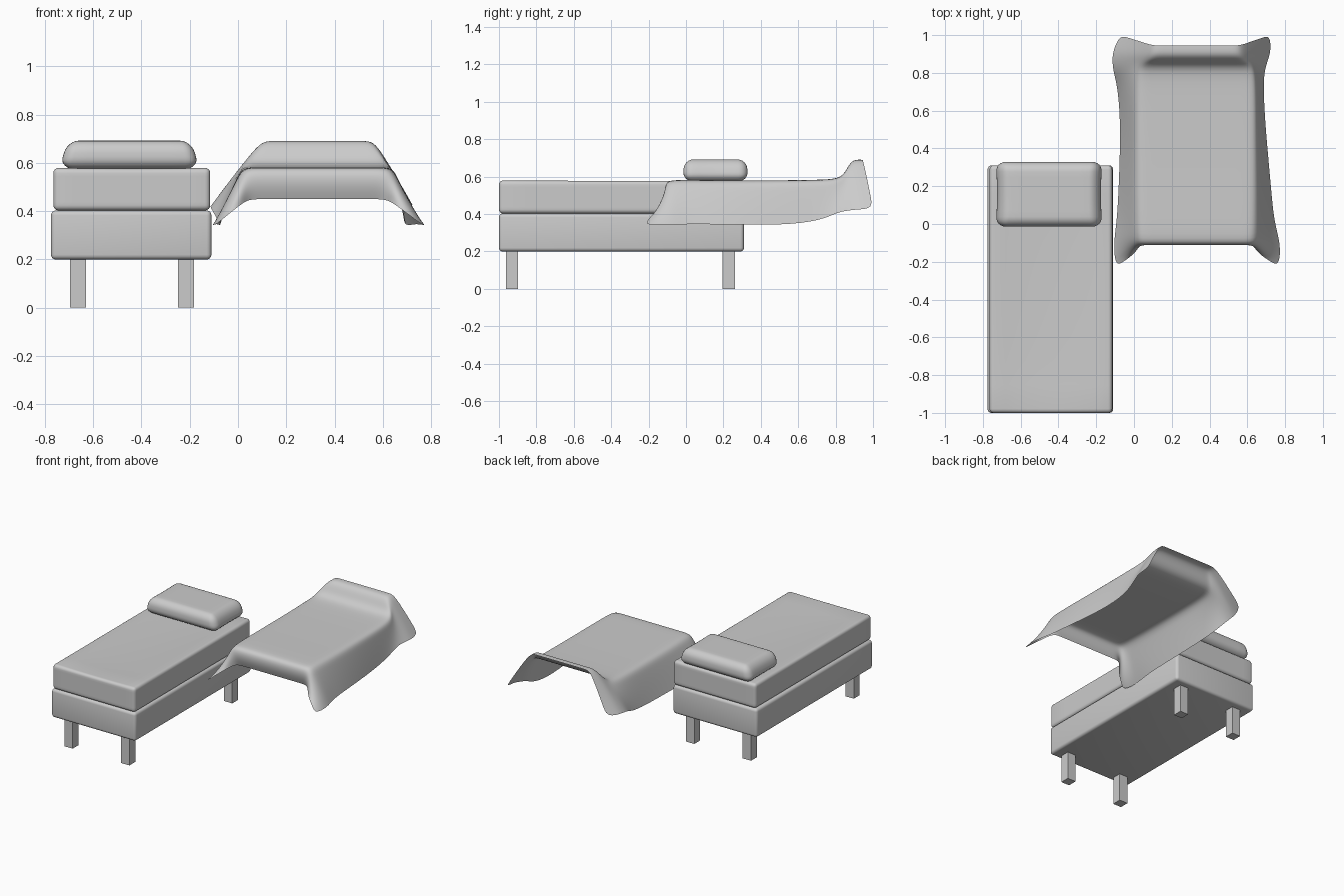
import bpy, bmesh, math

if "Cube" in bpy.data.objects:
    bpy.data.objects.remove(bpy.data.objects["Cube"])


def finish(bm, name, angle=40):
    bmesh.ops.recalc_face_normals(bm, faces=bm.faces)
    me = bpy.data.meshes.new(name)
    bm.to_mesh(me)
    bm.free()
    ob = bpy.data.objects.new(name, me)
    bpy.context.collection.objects.link(ob)
    if angle:
        bpy.ops.object.select_all(action='DESELECT')
        bpy.context.view_layer.objects.active = ob
        ob.select_set(True)
        bpy.ops.object.shade_smooth_by_angle(angle=math.radians(angle))
    return ob


def box(name, lo, hi, bevel=0.0, segments=4, cuts=0, shape=None, angle=40):
    """Rounded box between two corners, optionally reshaped by shape(a, b, c) in -1..1."""
    bm = bmesh.new()
    bmesh.ops.create_cube(bm, size=2)
    mid = [(a + b) / 2 for a, b in zip(lo, hi)]
    half = [(b - a) / 2 for a, b in zip(lo, hi)]
    for v in bm.verts:
        v.co = [m + h * c for m, h, c in zip(mid, half, v.co)]
    if bevel:
        bmesh.ops.bevel(bm, geom=bm.edges[:], offset=bevel, segments=segments,
                        profile=0.5, affect='EDGES')
    if cuts:
        long_edges = [e for e in bm.edges if e.calc_length() > bevel]
        bmesh.ops.subdivide_edges(bm, edges=long_edges, cuts=cuts, use_grid_fill=True)
    if shape:
        for v in bm.verts:
            n = shape(*[(c - m) / h for c, m, h in zip(v.co, mid, half)])
            v.co = [m + h * c for m, h, c in zip(mid, half, n)]
    return finish(bm, name, angle)


# Bed base
box("bed_base", (-0.775, -1.0, 0.20), (-0.11, 0.31, 0.403), 0.02)


# Mattress with a slightly sagging top
def sag(a, b, c):
    if c > 0:
        c -= 0.17 * c * (1 - min(1, a * a)) * (1 - min(1, b * b)) ** 0.5
    return a, b, c


box("mattress", (-0.765, -1.0, 0.403), (-0.115, 0.31, 0.58), 0.022, cuts=9, shape=sag, angle=60)


# Pillow, narrower towards the top
def plump(a, b, c):
    t = max(0, c + 0.5) / 1.5
    return a * (1 - 0.09 * t) * (1 - 0.02 * (1 - b * b)), b * (1 - 0.03 * t), c


box("pillow", (-0.735, -0.015, 0.575), (-0.165, 0.33, 0.692), 0.05, 6, cuts=7,
    shape=plump, angle=80)

# Legs
for side, x in (("left", -0.6625), ("right", -0.215)):
    for end, y in (("front", -0.93), ("back", 0.228)):
        box(f"{end}_{side}_leg", (x - 0.033, y - 0.033, 0), (x + 0.033, y + 0.033, 0.205), angle=0)

# Blanket: rows from foot hem to head edge, each with
# middle y, z / side hem y, z / left hem x, right hem x / shoulder inset
rows = [
    (-0.09, 0.45, -0.22, 0.345, -0.09, 0.76, 0.045),
    (-0.115, 0.51, -0.17, 0.343, -0.105, 0.775, 0.04),
    (-0.11, 0.578, -0.08, 0.343, -0.105, 0.77, 0.03),
    (-0.05, 0.583, 0.02, 0.347, -0.09, 0.74, 0.02),
    (0.20, 0.580, 0.20, 0.345, -0.08, 0.725, 0.015),
    (0.50, 0.580, 0.52, 0.340, -0.07, 0.695, 0.015),
    (0.74, 0.583, 0.72, 0.365, -0.085, 0.685, 0.015),
    (0.835, 0.592, 0.81, 0.41, -0.11, 0.69, 0.03),
    (0.865, 0.655, 0.87, 0.42, -0.115, 0.71, 0.08),
    (0.895, 0.693, 0.92, 0.425, -0.11, 0.725, 0.10),
    (0.945, 0.69, 1.0, 0.43, -0.075, 0.72, 0.10),
]
side_steps = (1.0, 0.75, 0.5, 0.25, 0.0)
bm = bmesh.new()
grid = []
for ym, zm, ye, ze, xl, xr, inset in rows:
    left, right = inset, 0.66 - inset
    line = []
    for w in side_steps:
        k = w ** 0.6 if ym < -0.08 else w
        line.append((left + (xl - left) * w, ym + (ye - ym) * k, zm + (ze - zm) * w ** 1.1))
    inner = [(left + (right - left) * t, ym, zm) for t in (0.1, 0.35, 0.65, 0.9)]
    mirror = []
    for (x, y, z), w in zip(reversed(line), reversed(side_steps)):
        mirror.append((right + (xr - right) * w, y, z))
    grid.append([bm.verts.new(p) for p in line + inner + mirror])
for r0, r1 in zip(grid, grid[1:]):
    for i in range(len(r0) - 1):
        bm.faces.new((r0[i], r0[i + 1], r1[i + 1], r1[i]))
blanket = finish(bm, "blanket", 180)
sub = blanket.modifiers.new("smooth", 'SUBSURF')
sub.levels = sub.render_levels = 2
